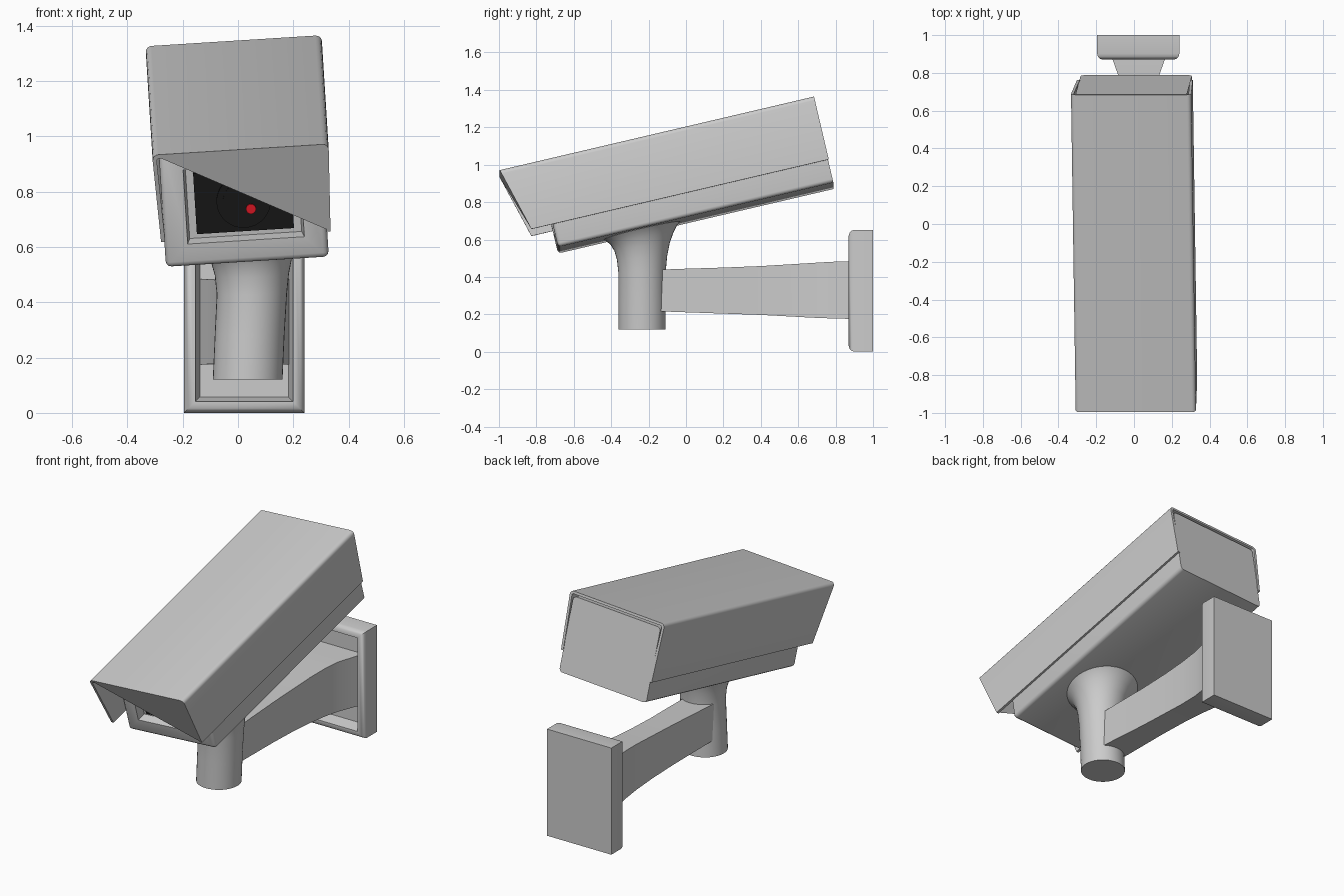
import bpy, bmesh, math
from mathutils import Matrix, Vector

if "Cube" in bpy.data.objects:
    bpy.data.objects.remove(bpy.data.objects["Cube"])

# Camera head pose: pitched up at the back, rolled slightly
HEAD = (Matrix.Translation((0.018, 0, 0.8))
        @ Matrix.Rotation(math.radians(-3.6), 4, 'Y')
        @ Matrix.Rotation(math.radians(13.2), 4, 'X'))


def material(name, color):
    m = bpy.data.materials.new(name)
    m.diffuse_color = color
    m.use_nodes = True
    m.node_tree.nodes["Principled BSDF"].inputs["Base Color"].default_value = m.diffuse_color
    return m


def finish(name, bm, matrix=None, mat=None, normals=True):
    if normals:
        bmesh.ops.recalc_face_normals(bm, faces=bm.faces[:])
    if matrix:
        bm.transform(matrix)
    me = bpy.data.meshes.new(name)
    bm.to_mesh(me)
    bm.free()
    ob = bpy.data.objects.new(name, me)
    bpy.context.collection.objects.link(ob)
    if mat:
        me.materials.append(mat)
    bpy.ops.object.select_all(action='DESELECT')
    ob.select_set(True)
    bpy.context.view_layer.objects.active = ob
    bpy.ops.object.shade_smooth_by_angle(angle=math.radians(35))
    return ob


def box(lo, hi):
    bm = bmesh.new()
    lo, hi = Vector(lo), Vector(hi)
    size = hi - lo
    bmesh.ops.create_cube(bm, size=1, matrix=Matrix.Translation((lo + hi) / 2)
                          @ Matrix.Diagonal((size.x, size.y, size.z, 1)))
    return bm


def front_face(bm):
    bm.normal_update()
    return min(bm.faces, key=lambda f: (round(f.normal.y, 3), -f.calc_area()))


def recess(bm, margin, depth, taper=0.0):
    # Inset the front face and sink it inwards
    f = front_face(bm)
    bmesh.ops.inset_region(bm, faces=[f], thickness=margin)
    bmesh.ops.inset_region(bm, faces=[f], thickness=max(taper, 0.001))
    for v in f.verts:
        v.co.y += depth


def loft(rings, caps=True):
    bm = bmesh.new()
    loops = [[bm.verts.new(p) for p in ring] for ring in rings]
    n = len(loops[0])
    for a, b in zip(loops, loops[1:]):
        for i in range(n):
            j = (i + 1) % n
            bm.faces.new((a[i], a[j], b[j], b[i]))
    if caps:
        bm.faces.new(loops[0])
        bm.faces.new(loops[-1])
    return bm


def disc(radius, depth, x, y, z, segments=32):
    bm = bmesh.new()
    bmesh.ops.create_cone(bm, cap_ends=True, segments=segments,
                          radius1=radius, radius2=radius, depth=depth,
                          matrix=Matrix.Translation((x, y, z))
                          @ Matrix.Rotation(math.pi / 2, 4, 'X'))
    return bm


black = material("black_glass", (0.01, 0.01, 0.01, 1))
red = material("red_light", (0.8, 0.01, 0.02, 1))

# Camera body with framed window recess
bm = box((-0.295, -0.725, -0.095), (0.295, 0.787, 0.348))
edges = [e for e in bm.edges if min(v.co.y for v in e.verts) < 0
         or abs(e.verts[0].co.y - e.verts[1].co.y) > 0.1]
bmesh.ops.bevel(bm, geom=edges, offset=0.02, segments=3, affect='EDGES', profile=0.5)
recess(bm, 0.09, 0.05, 0.012)
finish("camera_body", bm, HEAD)

# Dark window, lens rings and indicator light
finish("window_glass", box((-0.176, -0.69, 0.015), (0.176, -0.67, 0.24)), HEAD, black)
for name, r, y in (("lens_outer_ring", 0.098, -0.692), ("lens_inner_ring", 0.075, -0.696)):
    finish(name, disc(r, 0.012, 0, y, 0.127), HEAD, black)
finish("indicator_light", disc(0.018, 0.014, 0.025, -0.703, 0.1), HEAD, red)


# Sun hood: thin inverted channel with a slanted front
def hood_front(w):
    return -0.842 - 0.093 * (w - 0.03) / 0.345


def half_profile(wide, top, r):
    pts = [(wide - 0.012, 0.03)]
    for i in range(5):
        a = math.pi / 2 * i / 4
        pts.append((wide - r + r * math.cos(a), top - r + r * math.sin(a)))
    return pts


outer = half_profile(0.319, 0.376, 0.022)
inner = half_profile(0.304, 0.361, 0.01)
section = (outer + [(-x, w) for x, w in reversed(outer)]
           + [(-x, w) for x, w in inner] + [(x, w) for x, w in reversed(inner)])
bm = loft([[(x, hood_front(w), w) for x, w in section],
           [(x, 0.791, w) for x, w in section]], caps=False)
n, h = len(section), len(section) // 2
bm.verts.ensure_lookup_table()
for base in (0, n):
    for i in range(h - 1):
        bm.faces.new([bm.verts[base + k] for k in (i, i + 1, n - 2 - i, n - 1 - i)])
finish("sun_hood", bm, HEAD)

# Triangular flap across the hood opening
bm = bmesh.new()
bm.faces.new([bm.verts.new((x, hood_front(w), w))
              for x, w in ((-0.29, 0.362), (0.3, 0.035), (0.305, 0.362))])
finish("hood_flap", bm, HEAD, normals=False)

# Flared post: rings of (centre x, z, radius, tilt share)
slope = 0.2345
rings = []
for cx, z, r, tilt in ((0.035, 0.12, 0.126, 0), (0.042, 0.28, 0.126, 0),
                       (0.05, 0.43, 0.127, 0.1), (0.05, 0.5, 0.134, 0.3),
                       (0.048, 0.56, 0.148, 0.6), (0.045, 0.605, 0.168, 0.85),
                       (0.042, 0.635, 0.19, 1), (0.04, 0.648, 0.203, 1),
                       (0.04, 0.67, 0.203, 1)):
    ring = []
    for i in range(40):
        a = math.tau * i / 40
        dx, dy = r * math.cos(a), r * math.sin(a)
        ring.append((cx + dx, -0.235 + dy, z + tilt * (slope * dy + 0.06 * dx)))
    rings.append(ring)
finish("post", loft(rings))

# Arm: rectangular sections of (y, half width, bottom z, top z)
rings = []
for y, hw, z0, z1 in ((-0.2, 0.09, 0.218, 0.437), (0.0, 0.083, 0.211, 0.444),
                      (0.2, 0.076, 0.204, 0.45), (0.4, 0.075, 0.197, 0.458),
                      (0.55, 0.078, 0.189, 0.467), (0.68, 0.088, 0.182, 0.475),
                      (0.78, 0.106, 0.178, 0.481), (0.87, 0.138, 0.176, 0.483),
                      (0.95, 0.165, 0.174, 0.485)):
    c = 0.025
    rings.append([(c - hw, y, z0), (c + hw, y, z0), (c + hw, y, z1), (c - hw, y, z1)])
finish("arm", loft(rings))

# Wall plate: chamfered front rim around a shallow dish
bm = box((-0.195, 0.87, 0), (0.24, 1.0, 0.652))
edges = [e for e in bm.edges if all(v.co.y < 0.9 for v in e.verts)]
bmesh.ops.bevel(bm, geom=edges, offset=0.032, segments=3, affect='EDGES', profile=0.5)
recess(bm, 0.012, 0.07, 0.025)
finish("wall_plate", bm)
